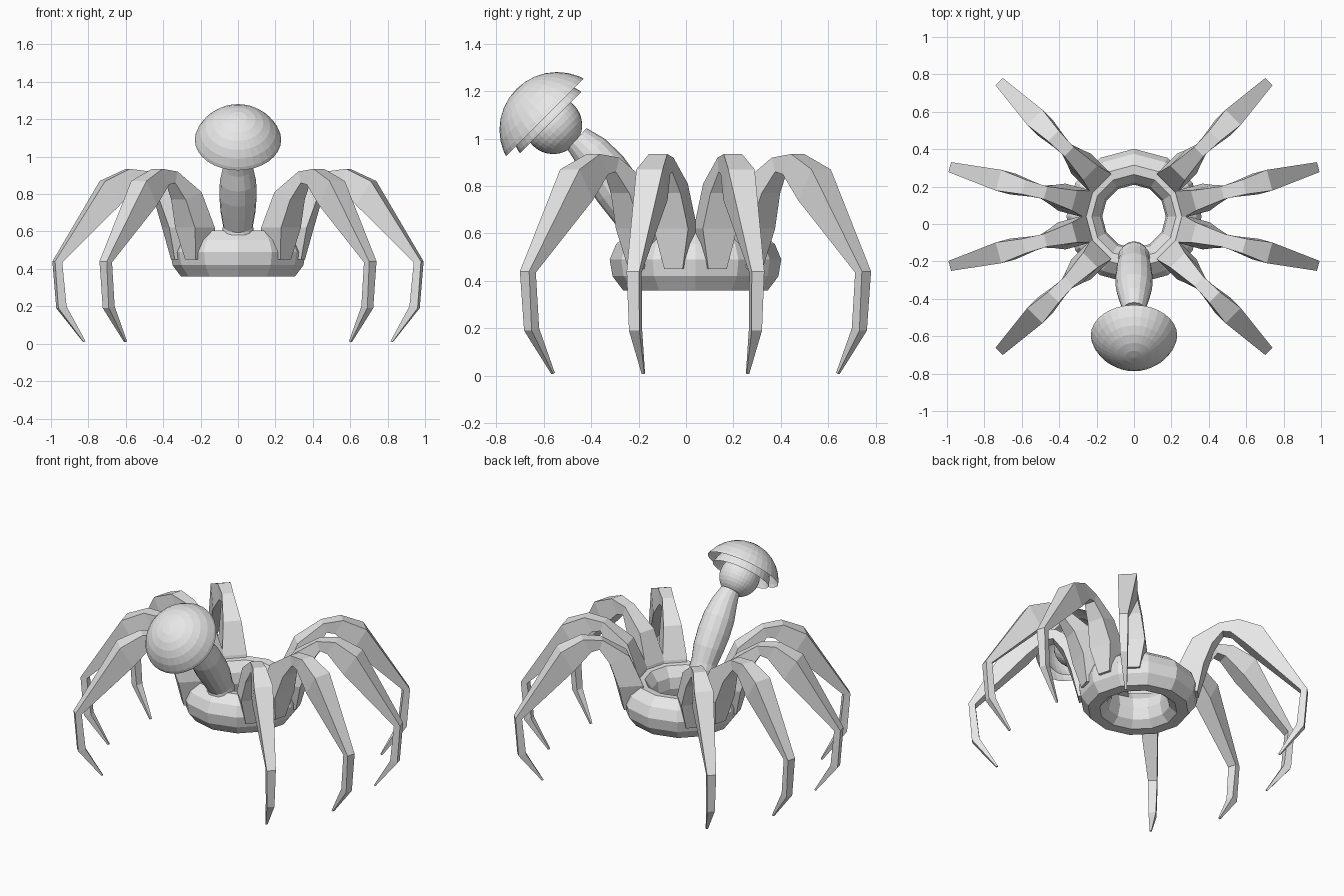
import bpy, bmesh, math
from mathutils import Vector

if "Cube" in bpy.data.objects:
    bpy.data.objects.remove(bpy.data.objects["Cube"])

grey = bpy.data.materials.new("light_grey")
grey.diffuse_color = (0.8, 0.8, 0.8, 1)
grey.use_nodes = True
grey.node_tree.nodes["Principled BSDF"].inputs["Base Color"].default_value = grey.diffuse_color
RING_Y = 0.04


def finish(bm, name, closed=True):
    if closed:
        bmesh.ops.recalc_face_normals(bm, faces=bm.faces)
    me = bpy.data.meshes.new(name)
    bm.to_mesh(me)
    bm.free()
    me.materials.append(grey)
    ob = bpy.data.objects.new(name, me)
    bpy.context.collection.objects.link(ob)
    return ob


def loft(name, loops, wrap=False):
    """Skin a list of equal-length point loops."""
    bm = bmesh.new()
    rows = [[bm.verts.new(p) for p in loop] for loop in loops]
    n = len(rows[0])
    pairs = list(zip(rows, rows[1:]))
    if wrap:
        pairs.append((rows[-1], rows[0]))
    for a, b in pairs:
        for i in range(n):
            j = (i + 1) % n
            bm.faces.new((a[i], a[j], b[j], b[i]))
    if not wrap:
        bm.faces.new(rows[0][::-1])
        bm.faces.new(rows[-1])
    return finish(bm, name)


# Ring body: profile (radius, height) spun in 12 steps
profile = [(.305, .36), (.35, .42), (.362, .49), (.335, .555), (.275, .605),
           (.225, .60), (.18, .54), (.17, .47), (.19, .40), (.235, .36)]
loft("ring_body", [[(r * math.cos(a), RING_Y + r * math.sin(a), z) for r, z in profile]
                   for a in (math.tau * k / 12 for k in range(12))], wrap=True)

# Legs: (outer radius, height, inner radius, height, width) per joint
sections = [(.22, .45, .36, .45, .08), (.25, .62, .40, .62, .15),
            (.33, .81, .45, .77, .11), (.49, .92, .51, .86, .07),
            (.61, .935, .56, .85, .08), (.75, .87, .67, .74, .115),
            (1.02, .44, .98, .435, .055), (1.0, .19, .955, .20, .045),
            (.855, .008, .845, .012, .012)]


def leg(name, angle):
    out = Vector((math.cos(angle), math.sin(angle), 0))
    side = Vector((-out.y, out.x, 0))
    base = Vector((0, RING_Y, 0))

    def pt(r, z, s):
        return base + out * r + side * s + Vector((0, 0, z))

    loft(name, [[pt(ra, za, -w / 2), pt(ra, za, w / 2), pt(rb, zb, w / 2), pt(rb, zb, -w / 2)]
                for ra, za, rb, zb, w in sections])


for label, deg in (("rear", 45), ("mid_rear", 15), ("mid_front", -15), ("front", -45)):
    leg(label + "_leg_right", math.radians(deg))
    leg(label + "_leg_left", math.radians(180 - deg))

# Neck: leaning tapered tube (y, z, radius)
path = [(-.165, .54, .075), (-.18, .60, .085), (-.19, .63, .08), (-.235, .71, .094),
        (-.29, .79, .10), (-.345, .87, .097), (-.40, .945, .08), (-.46, 1.0, .06)]
loops = []
for k, (y, z, r) in enumerate(path):
    a, b = path[max(k - 1, 0)], path[min(k + 1, len(path) - 1)]
    t = Vector((0, b[0] - a[0], b[1] - a[1])).normalized()
    u, v = Vector((1, 0, 0)), t.cross(Vector((1, 0, 0)))
    loops.append([Vector((0, y, z)) + r * (u * math.cos(c) + v * math.sin(c))
                  for c in (math.tau * i / 16 for i in range(16))])
loft("neck", loops)

# Head: ball with two nested open domes tilted forward and up
TILT = math.radians(45)


def head_part(name, radius, centre, cut=None):
    bm = bmesh.new()
    bmesh.ops.create_uvsphere(bm, u_segments=32, v_segments=16, radius=radius)
    if cut is not None:
        bmesh.ops.bisect_plane(bm, geom=bm.verts[:] + bm.edges[:] + bm.faces[:],
                               plane_co=(0, 0, cut), plane_no=(0, 0, 1), clear_inner=True)
    ob = finish(bm, name, closed=cut is None)
    ob.location = centre
    ob.rotation_euler = (TILT, 0, 0)


head_part("head_ball", .122, (0, -.56, 1.057))
head_part("inner_dome", .185, (0, -.553, 1.05), cut=.025)
head_part("outer_dome", .244, (0, -.543, 1.037), cut=.075)
